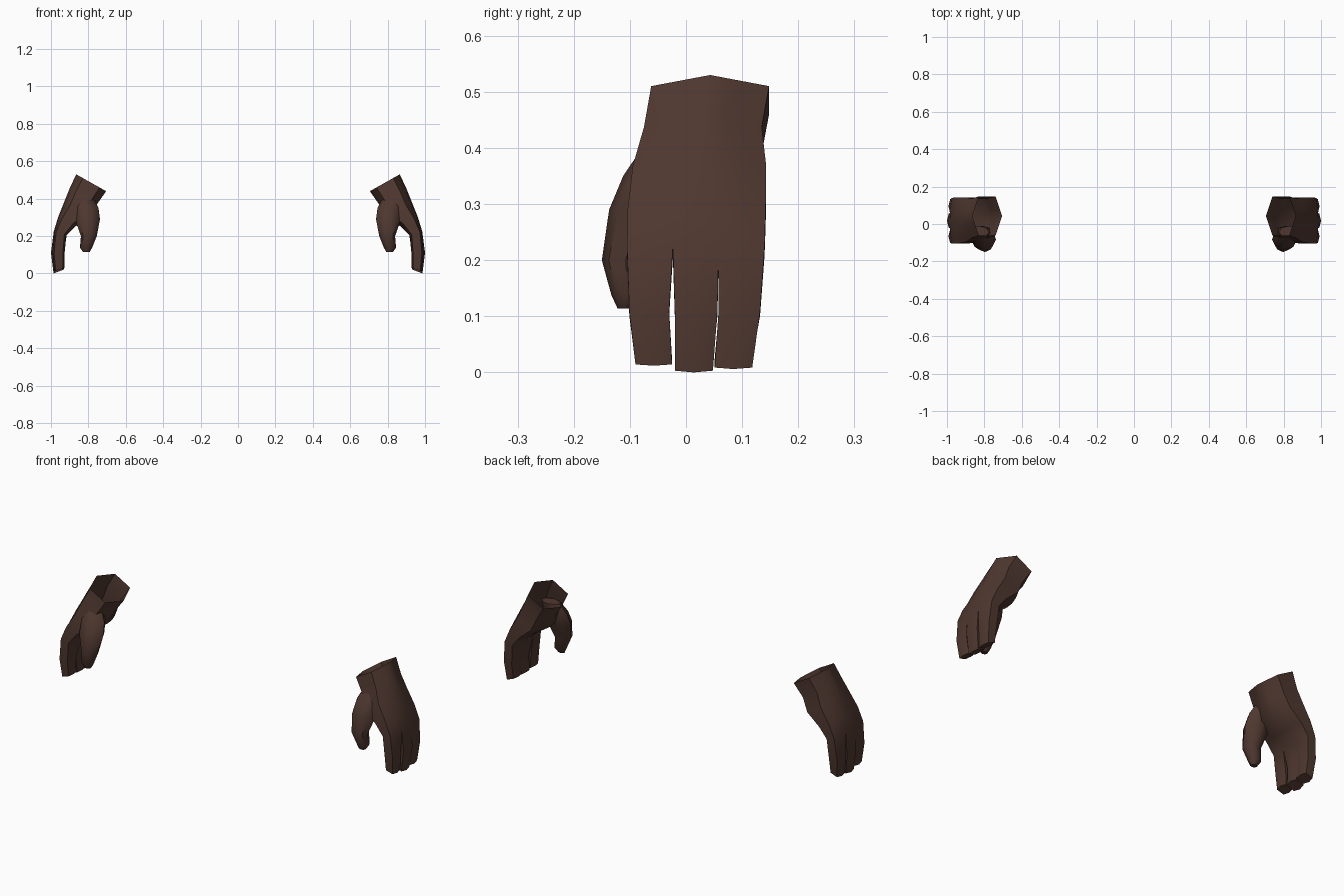
import bpy, bmesh, math
from mathutils import Vector

if "Cube" in bpy.data.objects:
    bpy.data.objects.remove(bpy.data.objects["Cube"])

leather = bpy.data.materials.new("dark brown leather")
leather.diffuse_color = (0.078, 0.039, 0.029, 1)
leather.use_nodes = True
leather.node_tree.nodes["Principled BSDF"].inputs["Base Color"].default_value = leather.diffuse_color


def section(bm, back, palm, y0, y1, inset, n):
    """Flattened ring: n columns across the hand, back row then palm row.
    inset(u) is the share of the thickness trimmed from each side at u in -1..1."""
    b, p = Vector((back[0], 0, back[1])), Vector((palm[0], 0, palm[1]))
    rows = ([], [])
    for i in range(n):
        u = 2 * i / (n - 1) - 1
        y = Vector((0, y0 + (y1 - y0) * (u + 1) / 2, 0))
        t = inset(u)
        rows[0].append(bm.verts.new(b.lerp(p, t) + y))
        rows[1].append(bm.verts.new(p.lerp(b, t) + y))
    return rows


def loop(rows):
    return rows[0] + rows[1][::-1]


def bridge(bm, a, b):
    n = len(a)
    for i in range(n):
        j = (i + 1) % n
        bm.faces.new((a[i], a[j], b[j], b[i]))


def finish(bm, name):
    bmesh.ops.recalc_face_normals(bm, faces=bm.faces[:])
    me = bpy.data.meshes.new(name)
    bm.to_mesh(me)
    bm.free()
    me.materials.append(leather)
    ob = bpy.data.objects.new(name, me)
    bpy.context.collection.objects.link(ob)
    ob.modifiers.new("other hand", 'MIRROR').use_mirror_merge = False
    bpy.ops.object.select_all(action='DESELECT')
    ob.select_set(True)
    bpy.context.view_layer.objects.active = ob
    bpy.ops.object.shade_smooth_by_angle(angle=math.radians(45))


# Hand: open hexagonal cuff, palm, then three fingers split from the last ring
bm = bmesh.new()
hand = [  # back xz, palm xz, y range, edge inset, inset power
    ((.865, .530), (.705, .440), -.062, .148, .22, 1),
    ((.900, .455), (.752, .373), -.075, .135, .22, 1.2),
    ((.928, .385), (.785, .305), -.095, .143, .22, 2),
    ((.962, .300), (.865, .255), -.104, .142, .20, 2),
    ((.985, .225), (.916, .205), -.105, .140, .18, 2),
]
prev = None
for back, palm, y0, y1, e, power in hand:
    rows = section(bm, back, palm, y0, y1, lambda u: e * abs(u) ** power, 7)
    if prev:
        bridge(bm, loop(prev), loop(rows))
    prev = rows

fingers = [  # y range at middle joint, y range at tip, x shift, tip height
    (-.101, -.030, -.090, -.025, -.008, .012),
    (-.020, .056, -.020, .048, 0, 0),
    (.058, .132, .051, .118, -.008, .006),
]
for k, (m0, m1, t0, t1, dx, dz) in enumerate(fingers):
    ring = loop([r[2 * k:2 * k + 3] for r in prev])
    for back, palm, y0, y1 in (
            ((1.0 + dx, .110), (.932 + dx / 2, .100), m0, m1),
            ((.986 + dx / 2, dz), (.929, .022 + dz / 2), t0, t1)):
        nxt = loop(section(bm, back, palm, y0, y1, lambda u: .14 * u * u, 3))
        bridge(bm, ring, nxt)
        ring = nxt
    bm.faces.new(ring)
finish(bm, "glove_hand")

# Thumb: faceted loft growing out of the palm
bm = bmesh.new()
prev = None
for x0, x1, y0, y1, z in (
        (.775, .880, -.075, -.010, .405),
        (.746, .875, -.112, -.010, .350),
        (.738, .872, -.137, -.030, .290),
        (.755, .840, -.150, -.065, .200),
        (.780, .845, -.133, -.075, .138),
        (.793, .828, -.122, -.095, .114)):
    ring = []
    for i in range(8):
        a = math.tau * i / 8
        ring.append(bm.verts.new(((x0 + x1) / 2 + (x1 - x0) / 2 * math.cos(a),
                                  (y0 + y1) / 2 + (y1 - y0) / 2 * math.sin(a), z)))
    if prev:
        bridge(bm, prev, ring)
    else:
        bm.faces.new(ring)
    prev = ring
bm.faces.new(prev)
finish(bm, "glove_thumb")
